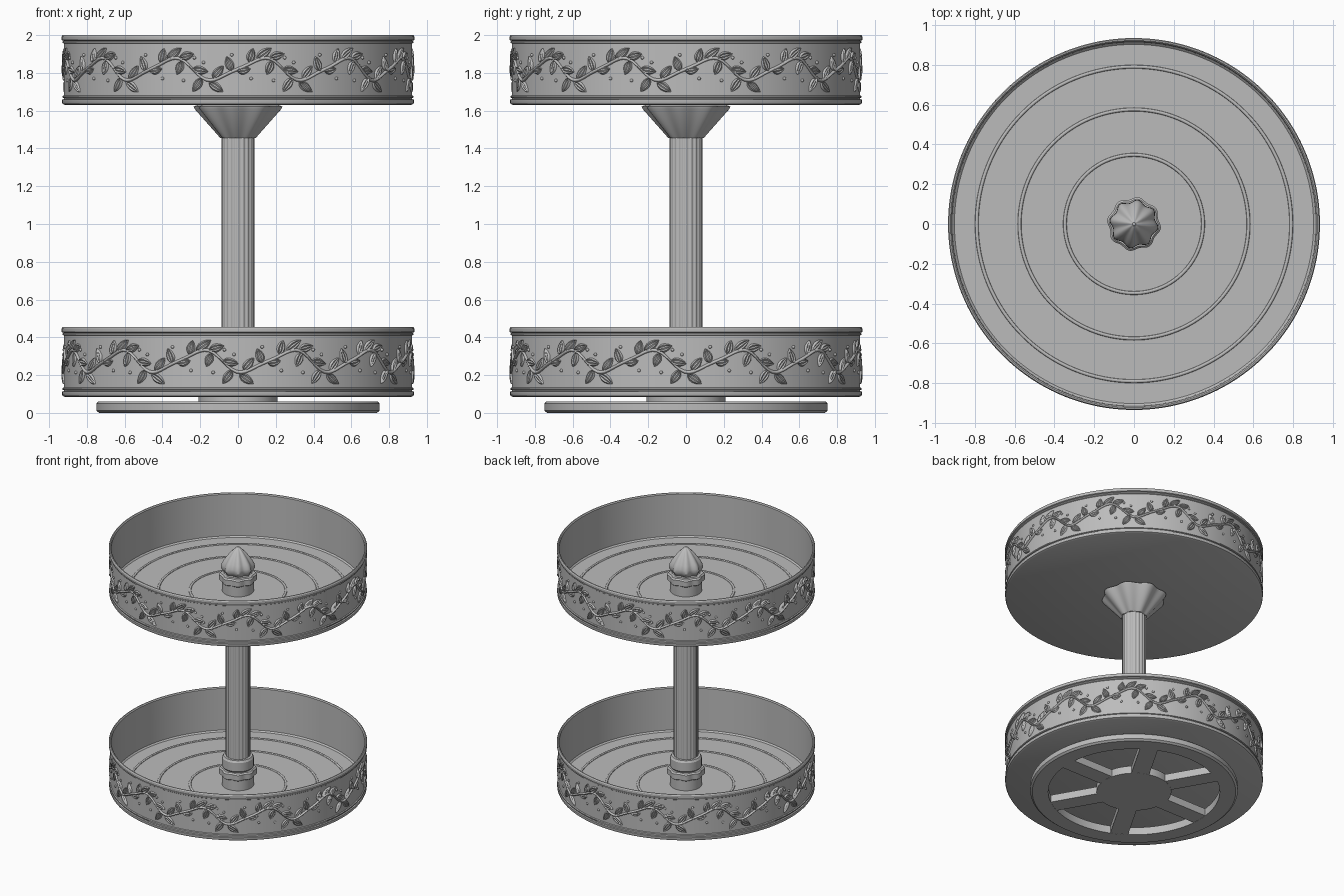
import bpy, bmesh, math
from math import sin, cos, pi, tau

if "Cube" in bpy.data.objects:
    bpy.data.objects.remove(bpy.data.objects["Cube"])

GREY = (0.5, 0.5, 0.5, 1)
mat = bpy.data.materials.new("neutral_grey")
mat.use_nodes = True
mat.diffuse_color = GREY
mat.node_tree.nodes["Principled BSDF"].inputs["Base Color"].default_value = GREY


def finish(name, bm, angle=30):
    bmesh.ops.recalc_face_normals(bm, faces=bm.faces)
    mesh = bpy.data.meshes.new(name)
    bm.to_mesh(mesh)
    bm.free()
    obj = bpy.data.objects.new(name, mesh)
    bpy.context.collection.objects.link(obj)
    mesh.materials.append(mat)
    bpy.ops.object.select_all(action='DESELECT')
    obj.select_set(True)
    bpy.context.view_layer.objects.active = obj
    bpy.ops.object.shade_smooth_by_angle(angle=math.radians(angle))
    return obj


def lathe(name, profile, z=0, steps=128, lobes=0, depth=0, phase=0, closed=False):
    """Revolve (radius, height) points; lobes ripple the radius by depth."""
    bm = bmesh.new()
    rings = []
    for r, h in profile:
        if r == 0:
            rings.append([bm.verts.new((0, 0, z + h))] * steps)
            continue
        ring = []
        for i in range(steps):
            a = tau * i / steps
            rr = r * (1 + depth * cos(lobes * (a - phase)))
            ring.append(bm.verts.new((rr * cos(a), rr * sin(a), z + h)))
        rings.append(ring)
    pairs = list(zip(rings, rings[1:]))
    if closed:
        pairs.append((rings[-1], rings[0]))
    for low, high in pairs:
        for i in range(steps):
            j = (i + 1) % steps
            corners = list(dict.fromkeys((low[i], low[j], high[j], high[i])))
            if len(corners) > 2:
                bm.faces.new(corners)
    return finish(name, bm)


# Vine relief, laid out flat as (arc length, height, relief) and wrapped on the wall
WALL, REPEATS = 0.922, 12
PERIOD = tau * WALL / REPEATS


def wrap(s, h, out, z, turn):
    a = s / WALL + turn
    return ((WALL + out) * sin(a), -(WALL + out) * cos(a), z + h)


def stem_height(s):
    w = tau * s / PERIOD
    return 0.19 + 0.055 * cos(w) + 0.012 * sin(2 * w)


# start along the stem, offset from it, direction in degrees, length
LEAVES = [(-0.06, 0.01, 75, 0.075), (-0.02, 0.01, 35, 0.095),
          (0.05, 0.005, 15, 0.08), (0.06, -0.01, 250, 0.075),
          (0.12, 0, -10, 0.085), (0.17, -0.005, 235, 0.085),
          (0.21, -0.01, -35, 0.09), (0.23, 0.01, 50, 0.085),
          (0.33, 0.005, 110, 0.08), (0.36, -0.01, 10, 0.07)]
BERRIES = [(0.13, 0.25), (0.18, 0.225), (0.33, 0.265), (0.07, 0.13), (-0.05, 0.14)]
RELIEF = [0, 0.012, 0.006, 0.011, 0.006, 0.012, 0]


def vine(name, z, turn):
    bm = bmesh.new()

    def grid(rows):
        for a, b in zip(rows, rows[1:]):
            for k in range(len(a) - 1):
                bm.faces.new((a[k], a[k + 1], b[k + 1], b[k]))

    # Main stem
    count, sides = REPEATS * 20, 6
    rows = []
    for i in range(count):
        s = i * PERIOD * REPEATS / count
        row = [bm.verts.new(wrap(s, stem_height(s) + 0.009 * cos(k * pi / sides),
                                 0.012 * sin(k * pi / sides), z, turn))
               for k in range(sides + 1)]
        rows.append(row)
    grid(rows + rows[:1])

    for n in range(REPEATS):
        # Leaves with a raised rim and a midrib
        for s0, lift, deg, length in LEAVES:
            ca, sa = cos(math.radians(deg)), sin(math.radians(deg))
            rows = []
            for i in range(8):
                t = i / 7
                half = 0.003 + 0.02 * sin(pi * t ** 0.8) ** 0.9 if i < 7 else 0.0005
                row = []
                for k, relief in enumerate(RELIEF):
                    u, v = t * length, half * (k - 3) / 3
                    row.append(bm.verts.new(wrap(
                        n * PERIOD + s0 + u * ca - v * sa,
                        stem_height(s0) + lift + u * sa + v * ca,
                        relief * (1 - 0.5 * t * t), z, turn)))
                rows.append(row)
            grid(rows)
        # Berries
        for s, h in BERRIES:
            ball = bmesh.ops.create_icosphere(bm, subdivisions=2, radius=0.009)
            centre = wrap(n * PERIOD + s, h, 0.001, z, turn)
            bmesh.ops.translate(bm, verts=ball["verts"], vec=centre)
    return finish(name, bm, 50)


# Trays with rim bands, floor rings and vines
TRAY = [(0, 0), (0.915, 0), (0.928, 0.006), (0.931, 0.012), (0.931, 0.028),
        (0.922, 0.031), (0.922, 0.036), (0.929, 0.039), (0.929, 0.047),
        (WALL, 0.051), (WALL, 0.325), (0.928, 0.329), (0.928, 0.337),
        (0.923, 0.34), (0.934, 0.344), (0.934, 0.362), (0.929, 0.37),
        (0.922, 0.37), (0.915, 0.362), (0.912, 0.032), (0.902, 0.022), (0, 0.022)]
FLOOR = 0.022
for label, z, turn in (("lower", 0.084, 0.305), ("upper", 1.63, 0.13)):
    lathe(label + "_tray", TRAY, z, steps=160)
    vine(label + "_vine", z, turn)
    for i, radius in enumerate((0.347, 0.575, 0.79)):
        ring = [(radius + 0.009 * cos(k * pi / 6), 0.008 * sin(k * pi / 6))
                for k in range(7)]
        lathe(f"{label}_floor_ring_{i + 1}", ring, z + FLOOR)
    # Hub and scalloped collar at the middle of each tray
    lathe(label + "_hub", [(0, 0), (0.115, 0), (0.115, 0.09), (0, 0.09)], z + FLOOR, 64)
    lathe(label + "_collar", [(0, 0), (0.118, 0), (0.13, 0.008), (0.13, 0.05),
                              (0.12, 0.06), (0, 0.06)],
          z + 0.102, 96, 8, 0.05, -0.17)

# Fluted column with its sleeve and scalloped flare
lathe("column_sleeve", [(0, 0), (0.105, 0), (0.114, 0.012), (0.114, 0.08),
                        (0.105, 0.095), (0, 0.095)], 0.246, 64)
lathe("column", [(0, 0.3), (0.086, 0.3), (0.086, 1.47), (0, 1.47)],
      steps=160, lobes=20, depth=0.03)
lathe("column_flare", [(0, 1.455), (0.09, 1.455), (0.222, 1.61), (0.226, 1.622),
                       (0.2, 1.632), (0, 1.632)],
      steps=96, lobes=8, depth=0.05, phase=-0.17)

# Lobed finial
lathe("finial", [(0, 1.785), (0.1, 1.785), (0.092, 1.80), (0.105, 1.815), (0.115, 1.835),
                 (0.113, 1.86), (0.099, 1.89), (0.076, 1.925), (0.048, 1.96),
                 (0.024, 1.985), (0.014, 1.992)],
      steps=96, lobes=8, depth=0.07, phase=-0.17)
lathe("finial_tip", [(0, 1.97), (0.016, 1.98), (0.015, 1.992), (0.008, 1.999), (0, 2.0)],
      steps=24)

# Spoked turntable base and its bearing
LOW, HIGH = 0.0, 0.06
lathe("base_ring", [(0.62, LOW), (0.735, LOW), (0.75, 0.012), (0.75, 0.05),
                    (0.74, HIGH), (0.62, HIGH)], closed=True)
lathe("base_hub", [(0, LOW), (0.27, LOW), (0.27, HIGH), (0, HIGH)])
bm = bmesh.new()
for i in range(6):
    spoke = bmesh.ops.create_cube(bm, size=1)["verts"]
    bmesh.ops.scale(bm, verts=spoke, vec=(0.42, 0.13, HIGH - LOW - 0.002))
    bmesh.ops.translate(bm, verts=spoke, vec=(0.45, 0, (LOW + HIGH) / 2))
    turn = i * pi / 3
    for v in spoke:
        x, y, _ = v.co
        v.co.x, v.co.y = x * cos(turn) - y * sin(turn), x * sin(turn) + y * cos(turn)
finish("base_spokes", bm)
lathe("bearing", [(0, 0.055), (0.21, 0.055), (0.21, 0.087), (0, 0.087)], steps=64)
